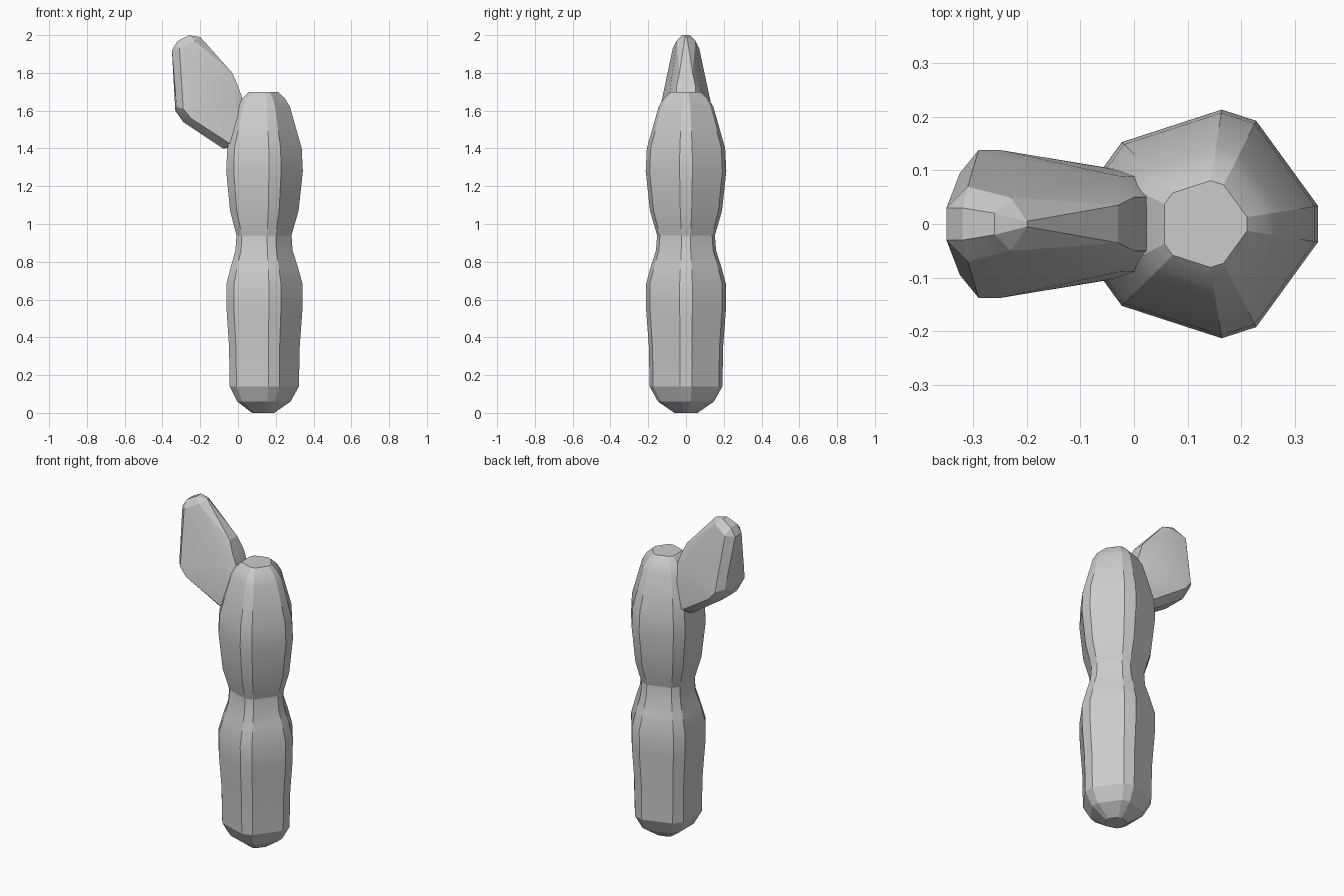
import bpy, bmesh, math

if "Cube" in bpy.data.objects:
    bpy.data.objects.remove(bpy.data.objects["Cube"])


def finish(name, bm, angle):
    bmesh.ops.recalc_face_normals(bm, faces=bm.faces)
    mesh = bpy.data.meshes.new(name)
    bm.to_mesh(mesh)
    bm.free()
    ob = bpy.data.objects.new(name, mesh)
    bpy.context.collection.objects.link(ob)
    bpy.ops.object.select_all(action='DESELECT')
    ob.select_set(True)
    bpy.context.view_layer.objects.active = ob
    bpy.ops.object.shade_smooth_by_angle(angle=math.radians(angle))
    return ob


# Trunk: five-sided column with bevelled corners, lofted through height/radius rings
profile = [(0, .062), (.06, .15), (.14, .195), (.35, .199), (.55, .214), (.68, .215),
           (.78, .187), (.86, .161), (.94, .155), (1.07, .193), (1.28, .216),
           (1.4, .21), (1.62, .147), (1.665, .12), (1.7, .082)]
angles = [math.radians(72 * i + d) for i in range(5) for d in (-9, 9)]
bm = bmesh.new()
rings = [[bm.verts.new((.13 + r * math.cos(a), r * math.sin(a), z)) for a in angles]
         for z, r in profile]
n = len(angles)
for lo, hi in zip(rings, rings[1:]):
    for i in range(n):
        j = (i + 1) % n
        bm.faces.new((lo[i], lo[j], hi[j], hi[i]))
bm.faces.new(rings[0][::-1])
bm.faces.new(rings[-1])
finish("cactus_trunk", bm, 18)

# Arm: faceted wedge, mirrored front to back, rooted inside the trunk
half = [
    (-.26, .02, 2.0), (-.2, .005, 1.99), (-.32, .03, 1.968), (-.35, .03, 1.92),  # tip
    (-.31, .07, 1.93), (-.23, .05, 1.97),
    (-.325, .095, 1.62), (-.29, .138, 1.61), (-.332, .04, 1.6),                  # elbow
    (-.25, .138, 1.56), (-.29, .07, 1.54),
    (-.03, .035, 1.8), (0, .05, 1.73), (-.03, .09, 1.67),                        # inner side
    (-.05, .105, 1.43), (-.08, .06, 1.4), (.06, .085, 1.41), (.04, .05, 1.62),   # root
]
bm = bmesh.new()
for x, y, z in half:
    for s in (-1, 1):
        bm.verts.new((x, s * y, z))
hull = bmesh.ops.convex_hull(bm, input=bm.verts)
bmesh.ops.delete(bm, geom=[v for v in bm.verts if not v.link_faces], context='VERTS')
bmesh.ops.dissolve_limit(bm, angle_limit=math.radians(4), verts=bm.verts, edges=bm.edges)
finish("cactus_arm", bm, 20)
